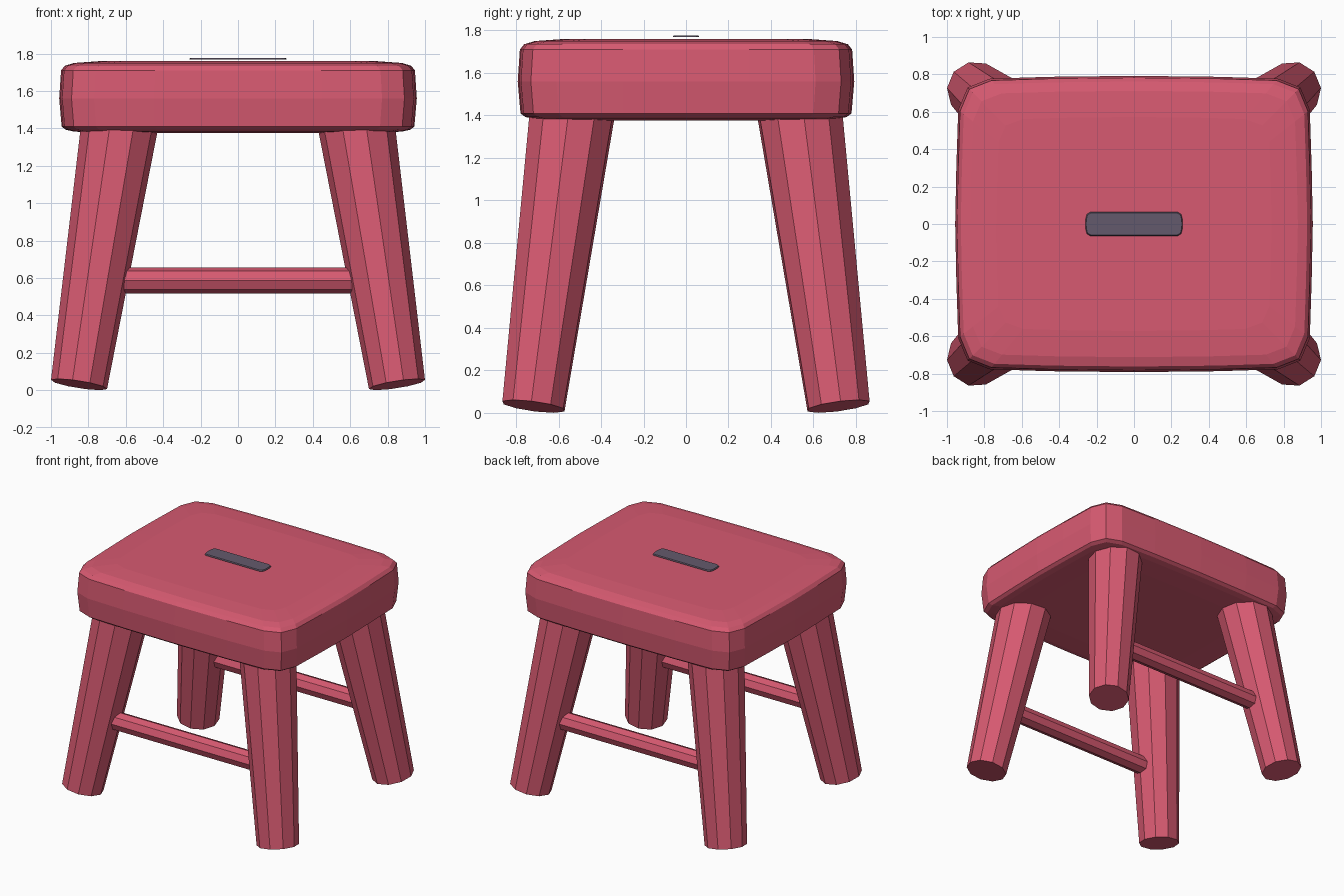
import bpy, bmesh, math
from mathutils import Vector, Matrix

if "Cube" in bpy.data.objects:
    bpy.data.objects.remove(bpy.data.objects["Cube"])


def material(name, color):
    m = bpy.data.materials.new(name)
    m.diffuse_color = (*color, 1)
    m.use_nodes = True
    m.node_tree.nodes["Principled BSDF"].inputs["Base Color"].default_value = m.diffuse_color
    return m


RED = material("rose red", (0.68, 0.102, 0.165))
GREY = material("dark grey", (0.127, 0.102, 0.15))


def finish(bm, name, mat):
    bmesh.ops.recalc_face_normals(bm, faces=bm.faces)
    mesh = bpy.data.meshes.new(name)
    bm.to_mesh(mesh)
    bm.free()
    mesh.materials.append(mat)
    ob = bpy.data.objects.new(name, mesh)
    bpy.context.collection.objects.link(ob)
    return ob


def rod(name, a, b, r1, r2, sides, mirror=(1, 1), spin=0.0):
    """Tapered rod from a to b, mirrored in x and y."""
    a, b = Vector(a), Vector(b)
    d = b - a
    mat = (Matrix.Translation((a + b) / 2) @ d.to_track_quat('Z', 'Y').to_matrix().to_4x4()
           @ Matrix.Rotation(spin, 4, 'Z'))
    bm = bmesh.new()
    bmesh.ops.create_cone(bm, cap_ends=True, segments=sides, radius1=r1, radius2=r2,
                          depth=d.length, matrix=mat)
    bmesh.ops.scale(bm, vec=(mirror[0], mirror[1], 1), verts=bm.verts)
    return finish(bm, name, RED)


def stack(name, quadrant, levels, mat):
    """Stacked rings: a quarter outline mirrored round, inset at each level."""
    q = quadrant
    plan = (q + [(x, -y) for x, y in q[-2::-1]]
            + [(-x, -y) for x, y in q[1:]] + [(-x, y) for x, y in q[-2:0:-1]])
    w, h = q[-1][0], q[0][1]
    bm = bmesh.new()
    rings = [[bm.verts.new((x * (1 - d / w), y * (1 - d / h), z)) for x, y in plan]
             for z, d in levels]
    n = len(plan)
    for lo, hi in zip(rings, rings[1:]):
        for i in range(n):
            j = (i + 1) % n
            bm.faces.new((lo[i], lo[j], hi[j], hi[i]))
    bm.faces.new(rings[0][::-1])
    bm.faces.new(rings[-1])
    return finish(bm, name, mat)


# Cushioned seat block with bowed sides and soft rims
stack("seat",
      [(0, .792), (.45, .787), (.77, .777), (.89, .73), (.94, .61), (.95, .3), (.956, 0)],
      [(1.375, .25), (1.383, .08), (1.393, .035), (1.41, .013), (1.56, 0),
       (1.71, .01), (1.735, .03), (1.75, .08), (1.76, .22)], RED)

# Dark grip slot plate on top
stack("grip_slot",
      [(0, .063), (.235, .063), (.252, .052), (.258, .03), (.26, 0)],
      [(1.768, 0), (1.777, .004)], GREY)

# Four splayed, tapered legs
for sx, side in ((-1, "left"), (1, "right")):
    for sy, end in ((-1, "front"), (1, "back")):
        rod(f"{end}_{side}_leg", (.85, .718, .031), (.62, .524, 1.5),
            .152, .209, 10, (sx, sy))

# Front and back rungs between the legs
for sy, end in ((-1, "front"), (1, "back")):
    rod(f"{end}_rung", (-.7, .64, .587), (.7, .64, .587), .07, .07, 8, (1, sy))
